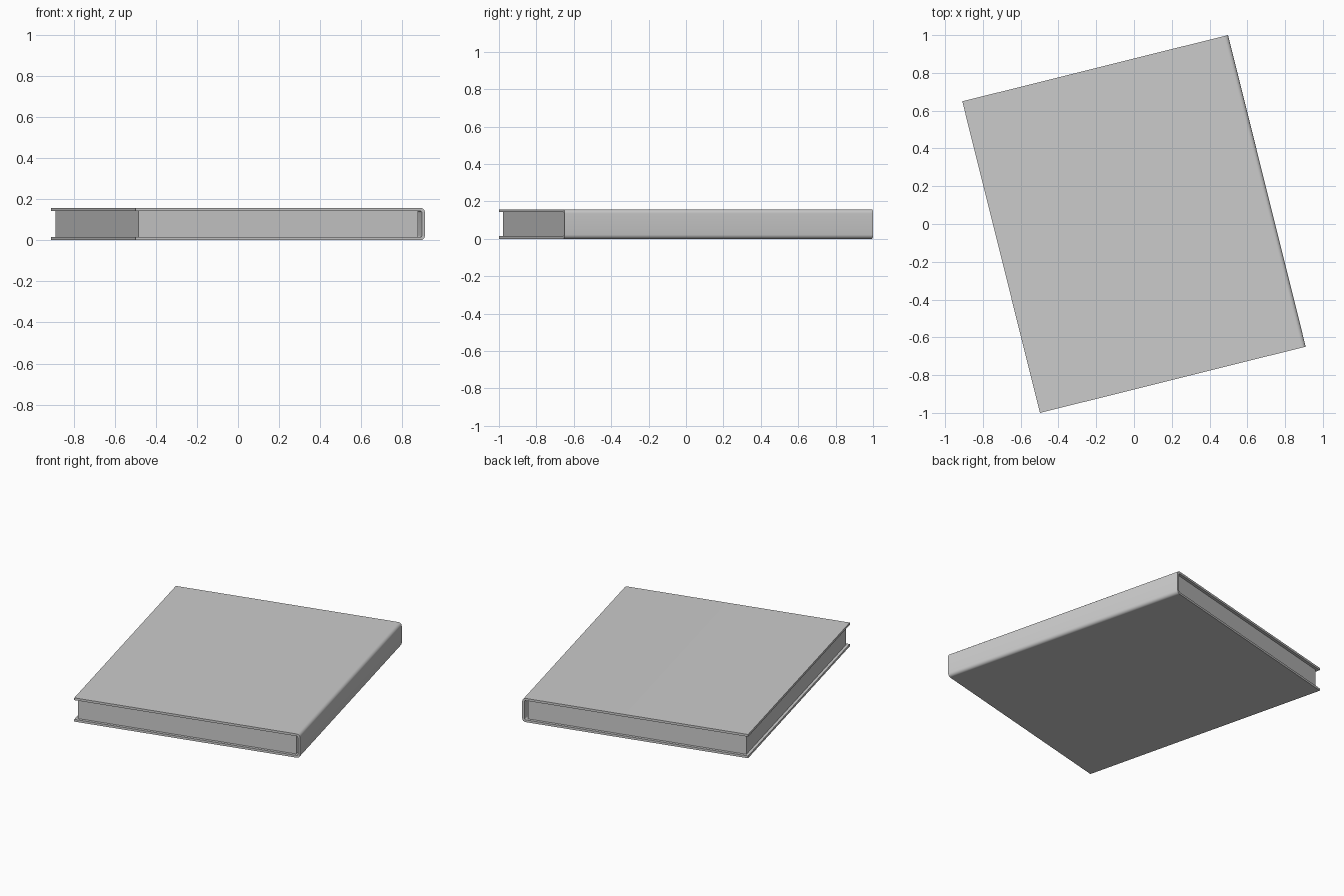
import bpy, bmesh, math
from mathutils import Matrix

cube = bpy.data.objects.get("Cube")
if cube:
    bpy.data.objects.remove(cube)

HALF_W, HALF_L, HEIGHT = 0.725, 0.85, 0.157   # closed book, spine at +x
BOARD = 0.015                                 # cover thickness
INSET = 0.018                                 # pages set back from the cover edge
SPINE_GAP = 0.03                              # pages set back from the spine
TURN = Matrix.Rotation(math.radians(14), 4, "Z")

grey = bpy.data.materials.new("plain grey")
grey.use_nodes = True
grey.diffuse_color = (0.6, 0.6, 0.6, 1)
grey.node_tree.nodes["Principled BSDF"].inputs["Base Color"].default_value = (0.6, 0.6, 0.6, 1)


def extrude_profile(name, points, half_length):
    """Extrude an x-z outline along y and turn it on the table."""
    bm = bmesh.new()
    face = bm.faces.new([bm.verts.new((x, -half_length, z)) for x, z in points])
    new = bmesh.ops.extrude_face_region(bm, geom=[face])["geom"]
    verts = [v for v in new if isinstance(v, bmesh.types.BMVert)]
    bmesh.ops.translate(bm, verts=verts, vec=(0, 2 * half_length, 0))
    bmesh.ops.recalc_face_normals(bm, faces=bm.faces)
    bm.transform(TURN)
    mesh = bpy.data.meshes.new(name)
    bm.to_mesh(mesh)
    bm.free()
    mesh.materials.append(grey)
    obj = bpy.data.objects.new(name, mesh)
    bpy.context.collection.objects.link(obj)
    bpy.ops.object.select_all(action="DESELECT")
    obj.select_set(True)
    bpy.context.view_layer.objects.active = obj
    bpy.ops.object.shade_smooth_by_angle(angle=math.radians(35))
    return obj


def spine_side(offset, radius, steps=6):
    """Rounded U outline from the lower free edge, around the spine, to the upper one."""
    right, low, high = HALF_W - offset, offset, HEIGHT - offset
    points = [(-HALF_W, low)]
    for cz, start in ((low + radius, -90), (high - radius, 0)):
        for i in range(steps + 1):
            a = math.radians(start + 90 * i / steps)
            points.append((right - radius + radius * math.cos(a), cz + radius * math.sin(a)))
    return points + [(-HALF_W, high)]


# Cover: two boards joined by the rounded spine
extrude_profile("cover", spine_side(0, 0.022) + spine_side(BOARD, 0.008)[::-1], HALF_L)

# Page block held between the boards
left, right = -HALF_W + INSET, HALF_W - SPINE_GAP
low, high = BOARD, HEIGHT - BOARD
extrude_profile("page_block", [(left, low), (right, low), (right, high), (left, high)],
                HALF_L - INSET)
